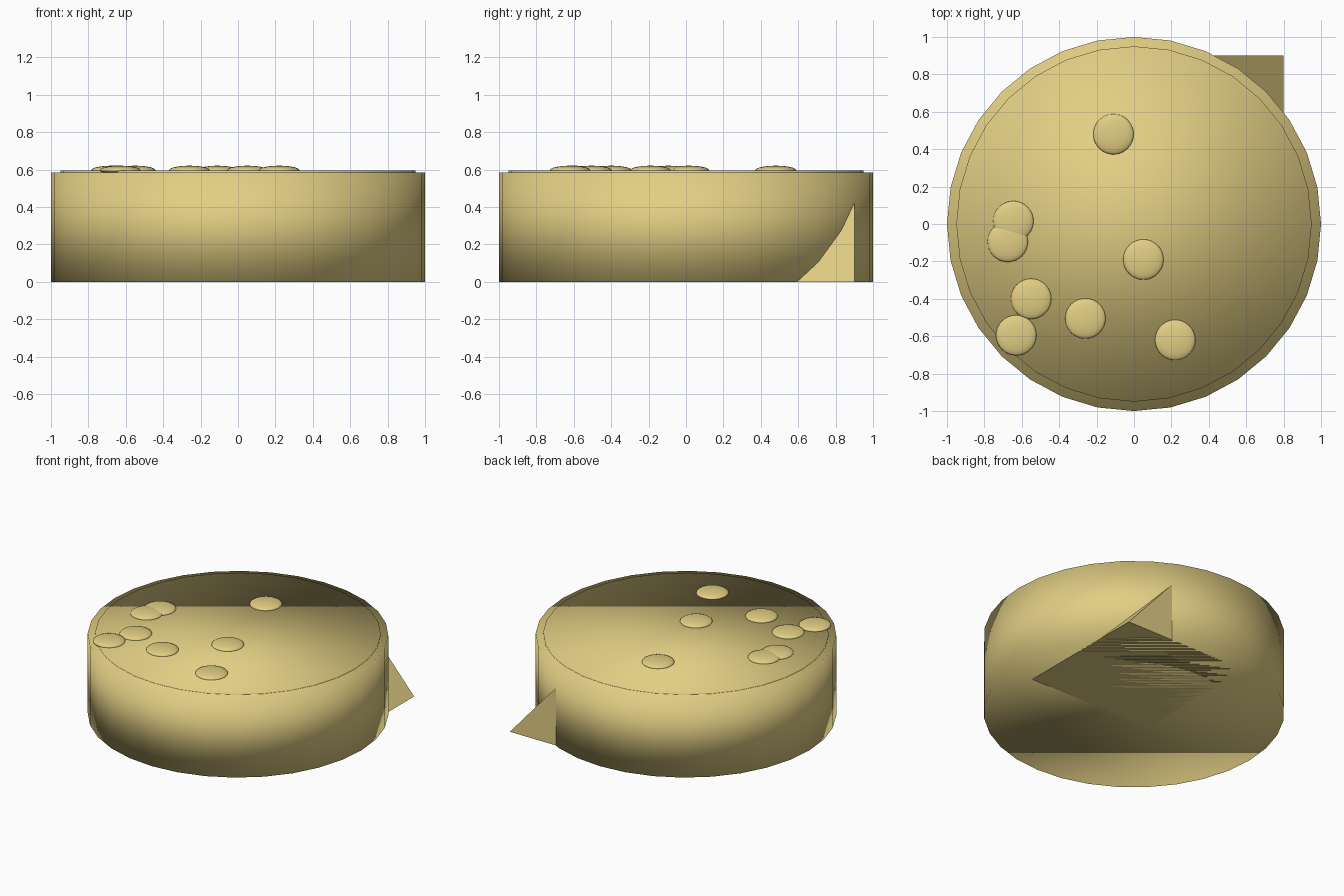
import bpy
import bmesh
from mathutils import Matrix, Vector

default = bpy.data.objects.get("Cube")
if default:
    bpy.data.objects.remove(default, do_unlink=True)

# Single pale straw colour
straw = bpy.data.materials.new("pale_straw")
straw.use_nodes = True
colour = (0.76, 0.62, 0.23, 1.0)
straw.diffuse_color = colour
straw.node_tree.nodes["Principled BSDF"].inputs["Base Color"].default_value = colour


def finish(name, bm, smooth):
    """Turn a bmesh into a named, coloured object."""
    bmesh.ops.recalc_face_normals(bm, faces=bm.faces[:])
    for face in bm.faces:
        face.smooth = smooth
    mesh = bpy.data.meshes.new(name)
    bm.to_mesh(mesh)
    bm.free()
    mesh.materials.append(straw)
    obj = bpy.data.objects.new(name, mesh)
    bpy.context.collection.objects.link(obj)
    return obj


def disc(name, radius, bottom, top):
    bm = bmesh.new()
    bmesh.ops.create_cone(
        bm, cap_ends=True, segments=32, radius1=radius, radius2=radius,
        depth=top - bottom, matrix=Matrix.Translation((0, 0, (bottom + top) / 2)))
    return finish(name, bm, True)


# Round body and the thin layer on top
disc("round_body", 1.0, 0.0, 0.585)
disc("top_layer", 0.95, 0.575, 0.595)

# Flattened drops scattered over the top
spots = [(-0.11, 0.48), (-0.645, 0.015), (-0.675, -0.095), (0.05, -0.19),
         (-0.55, -0.4), (-0.26, -0.505), (-0.63, -0.595), (0.22, -0.62)]
for i, (x, y) in enumerate(spots, 1):
    bm = bmesh.new()
    bmesh.ops.create_uvsphere(bm, u_segments=32, v_segments=16, radius=0.108)
    bmesh.ops.scale(bm, vec=(1, 1, 0.22), verts=bm.verts[:])
    bmesh.ops.translate(bm, vec=(x, y, 0.597), verts=bm.verts[:])
    finish(f"drop_{i}", bm, True)

# Ridged wedge, mostly sunk in the body, one corner showing at the back
bm = bmesh.new()
gable = [bm.verts.new((x, 0.9, z)) for x, z in ((-0.2, 0), (0.8, 0), (0.3, 0.565))]
face = bm.faces.new(gable)
result = bmesh.ops.extrude_face_region(bm, geom=[face], use_keep_orig=True)
moved = [g for g in result["geom"] if isinstance(g, bmesh.types.BMVert)]
bmesh.ops.translate(bm, vec=Vector((0, -1, 0)), verts=moved)
finish("wedge", bm, False)
